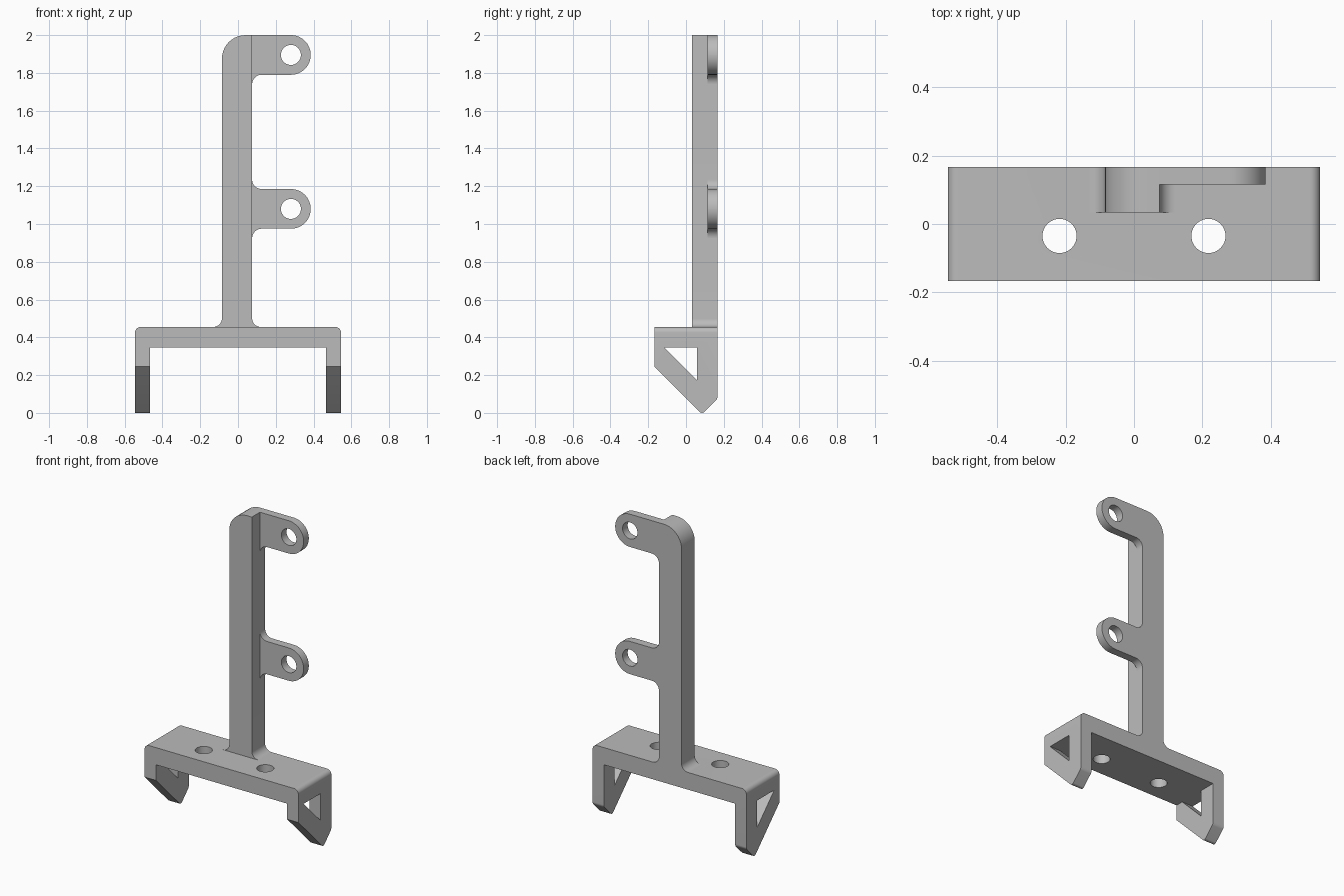
import bpy
import bmesh
from math import cos, sin, pi, radians
from mathutils import Vector, Matrix

cube = bpy.data.objects.get("Cube")
if cube:
    bpy.data.objects.remove(cube, do_unlink=True)

grey = bpy.data.materials.new("light grey plastic")
grey.use_nodes = True
GREY = (0.5, 0.5, 0.5, 1)
grey.diffuse_color = GREY
grey.node_tree.nodes["Principled BSDF"].inputs["Base Color"].default_value = GREY

# Axis order that places a profile point (u, v) at depth w
PLACE = {
    "x": lambda u, v, w: (w, u, v),
    "y": lambda u, v, w: (u, w, v),
    "z": lambda u, v, w: (u, v, w),
}


def rounded(corners, steps=10):
    """Turn (u, v, radius) corners into an outline with filleted corners."""
    outline = []
    for i, (u, v, r) in enumerate(corners):
        p = Vector((u, v))
        if r == 0:
            outline.append(p)
            continue
        a = (Vector(corners[i - 1][:2]) - p).normalized()
        b = (Vector(corners[(i + 1) % len(corners)][:2]) - p).normalized()
        half = a.angle(b) / 2
        centre = p + (a + b).normalized() * r / sin(half)
        start = p + a * r * cos(half) / sin(half) - centre
        end = p + b * r * cos(half) / sin(half) - centre
        sweep = start.angle_signed(end)
        for k in range(steps + 1):
            outline.append(centre + Matrix.Rotation(-sweep * k / steps, 2) @ start)
    return outline


def circle(u, v, r, n=40):
    return [Vector((u + r * cos(2 * pi * k / n), v + r * sin(2 * pi * k / n))) for k in range(n)]


def extrude(name, outline, axis, low, high):
    """Extrude a closed outline along an axis."""
    bm = bmesh.new()
    face = bm.faces.new([bm.verts.new(PLACE[axis](p.x, p.y, low)) for p in outline])
    new = bmesh.ops.extrude_face_region(bm, geom=[face])["geom"]
    shift = Vector(PLACE[axis](0, 0, high - low))
    bmesh.ops.translate(bm, verts=[g for g in new if isinstance(g, bmesh.types.BMVert)], vec=shift)
    bmesh.ops.remove_doubles(bm, verts=bm.verts, dist=1e-5)
    bmesh.ops.recalc_face_normals(bm, faces=bm.faces)
    mesh = bpy.data.meshes.new(name)
    bm.to_mesh(mesh)
    bm.free()
    mesh.materials.append(grey)
    obj = bpy.data.objects.new(name, mesh)
    bpy.context.collection.objects.link(obj)
    return obj


def select(obj):
    bpy.ops.object.select_all(action="DESELECT")
    obj.select_set(True)
    bpy.context.view_layer.objects.active = obj


def combine(obj, tool, operation="DIFFERENCE"):
    """Apply a boolean and discard its tool."""
    select(obj)
    mod = obj.modifiers.new("cut", "BOOLEAN")
    mod.operation = operation
    mod.solver = "EXACT"
    mod.object = tool
    bpy.ops.object.modifier_apply(modifier=mod.name)
    bpy.data.objects.remove(tool, do_unlink=True)


BACK, FRONT = 0.167, -0.167
DECK = 0.455

# Base: a U-shaped bridge trimmed to the pointed side outline
bridge = [(-0.545, -0.1, 0), (-0.545, DECK, 0.03), (0.545, DECK, 0.03), (0.545, -0.1, 0),
          (0.465, -0.1, 0), (0.465, 0.345, 0), (-0.465, 0.345, 0), (-0.465, -0.1, 0)]
base = extrude("base_bridge", rounded(bridge), "y", FRONT, BACK)
side = [(FRONT, 0.6, 0), (BACK, 0.6, 0), (BACK, 0.075, 0.03),
        (0.085, -0.007, 0.018), (FRONT, 0.245, 0)]
combine(base, extrude("side_trim", rounded(side), "x", -0.7, 0.7), "INTERSECT")

# Triangular leg windows and deck screw holes
window = [(-0.115, 0.345, 0), (0.058, 0.345, 0), (0.058, 0.172, 0)]
for low in (-0.7, 0.4):
    combine(base, extrude("window_cutter", rounded(window), "x", low, low + 0.3))
for x in (-0.218, 0.218):
    combine(base, extrude("screw_cutter", circle(x, -0.035, 0.05), "z", 0.3, 0.6))

# Post with flared foot and one rounded top corner
LEFT, RIGHT, FLARE = -0.085, 0.075, 0.045
post_outline = [(LEFT - FLARE, DECK, 0), (LEFT, DECK + 0.001, FLARE), (LEFT, 2, 0.125), (RIGHT, 2, 0),
                (RIGHT, DECK + 0.001, FLARE), (RIGHT + FLARE, DECK, 0)]
post = extrude("post", rounded(post_outline), "y", 0.033, BACK)

# Mounting lugs: round-ended tabs, filleted into the post
parts = [base, post]
R, WEB = 0.105, 0.05
for name, z, top_web in (("upper_lug", 2 - R, False), ("lower_lug", 1.08, True)):
    tip = 0.28 + R
    lug = [(RIGHT, z - R - WEB, 0), (RIGHT, z - R, WEB), (tip, z - R, R * 0.999), (tip, z + R, R * 0.999)]
    lug += [(RIGHT, z + R, WEB), (RIGHT, z + R + WEB, 0)] if top_web else [(RIGHT, z + R, 0)]
    tab = extrude(name, rounded(lug, 16), "y", 0.115, BACK)
    combine(tab, extrude("lug_hole_cutter", circle(0.28, z, 0.053), "y", 0, 0.3))
    parts.append(tab)

for part in parts:
    select(part)
    bpy.ops.object.shade_smooth_by_angle(angle=radians(30))
